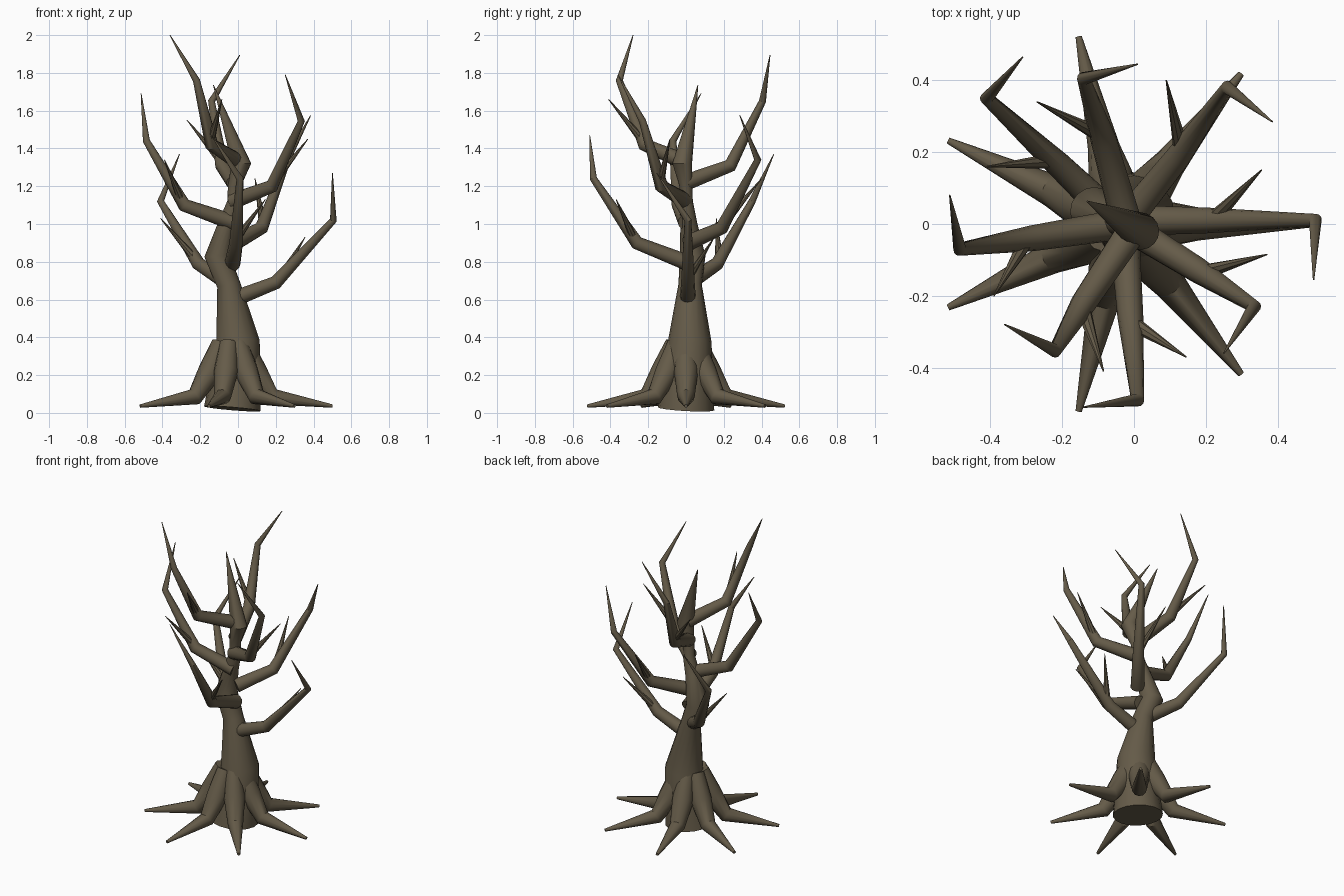
import bpy, bmesh, math
from mathutils import Vector

bark = bpy.data.materials.new("dark_bark")
bark.diffuse_color = (0.13, 0.105, 0.066, 1)


def tube(name, points, radii, sides=12):
    """Tapered limb swept along a polyline, capped at both ends."""
    pts = [Vector(p) for p in points]
    n = len(pts)
    bm = bmesh.new()
    rings = []
    side = None
    for i, (p, r) in enumerate(zip(pts, radii)):
        d_in = (p - pts[max(i - 1, 0)]).normalized()
        d_out = (pts[min(i + 1, n - 1)] - p).normalized()
        t = (d_in + d_out).normalized()
        if side is None:
            side = Vector((1, 0, 0)) if abs(t.x) < 0.8 else Vector((0, 1, 0))
        side = (side - t * side.dot(t)).normalized()
        up = t.cross(side)
        rings.append([bm.verts.new(p + r * (math.cos(a) * side + math.sin(a) * up))
                      for a in (2 * math.pi * k / sides for k in range(sides))])
    for a, b in zip(rings, rings[1:]):
        for k in range(sides):
            j = (k + 1) % sides
            bm.faces.new((a[k], a[j], b[j], b[k]))
    bm.faces.new(rings[0][::-1])
    bm.faces.new(rings[-1])
    me = bpy.data.meshes.new(name)
    bm.to_mesh(me)
    bm.free()
    me.materials.append(bark)
    ob = bpy.data.objects.new(name, me)
    bpy.context.collection.objects.link(ob)
    bpy.context.view_layer.objects.active = ob
    ob.select_set(True)
    bpy.ops.object.shade_smooth_by_angle(angle=math.radians(40))
    ob.select_set(False)


# Crooked trunk ending in a pointed leader
tube("trunk",
     [(-0.03, 0, 0.022), (0.0, 0.02, 0.38), (-0.05, 0.022, 0.68), (-0.11, 0.035, 0.83),
      (-0.06, 0.015, 1.0), (-0.02, 0, 1.12), (-0.02, 0, 1.2), (0.018, -0.02, 1.32),
      (-0.13, 0.063, 1.735)],
     [0.15, 0.115, 0.062, 0.068, 0.045, 0.036, 0.034, 0.052, 0.002], 16)

# Seven flared roots around the base
for i in range(7):
    a = 2 * math.pi * i / 7
    path = [(-0.035 + r * math.cos(a), r * math.sin(a), z)
            for r, z in ((0.06, 0.37), (0.125, 0.22), (0.215, 0.085), (0.535, 0.036))]
    tube(f"root_{i + 1}", path, [0.05, 0.064, 0.046, 0.009])

# Eight branches spiralling up: path (start, bend, elbow, tip) and twig tip
branches = [
    ([(-0.03, 0.01, 0.60), (0.20, 0.01, 0.69), (0.505, 0.01, 1.02), (0.50, -0.155, 1.27)],
     (0.355, 0.15, 0.93)),
    ([(-0.07, 0.03, 0.70), (-0.21, 0.165, 0.79), (-0.41, 0.35, 1.12), (-0.31, 0.465, 1.37)],
     (-0.41, 0.16, 1.03)),
    ([(-0.03, 0.02, 0.79), (-0.01, -0.26, 0.90), (0.01, -0.49, 1.24), (-0.14, -0.51, 1.47)],
     (0.145, -0.37, 1.13)),
    ([(-0.02, 0.01, 0.90), (0.125, 0.19, 0.98), (0.26, 0.38, 1.34), (0.385, 0.285, 1.575)],
     (0.09, 0.40, 1.24)),
    ([(-0.03, 0.0, 1.01), (-0.285, -0.04, 1.10), (-0.485, -0.07, 1.44), (-0.513, 0.08, 1.69)],
     (-0.39, -0.20, 1.34)),
    ([(-0.03, 0.0, 1.12), (0.18, -0.13, 1.20), (0.335, -0.23, 1.545), (0.25, -0.36, 1.79)],
     (0.37, -0.085, 1.45)),
    ([(-0.02, 0.0, 1.22), (-0.085, 0.235, 1.31), (-0.14, 0.405, 1.65), (0.01, 0.445, 1.895)],
     (-0.27, 0.34, 1.55)),
    ([(0.0, -0.01, 1.33), (-0.14, -0.22, 1.42), (-0.22, -0.353, 1.76), (-0.36, -0.28, 2.0)],
     (-0.085, -0.41, 1.66)),
]
for i, (path, twig_tip) in enumerate(branches):
    tube(f"branch_{i + 1}", path, [0.043, 0.036, 0.019, 0.002])
    # Side twig sprouting just past the bend
    base = Vector(path[1]).lerp(Vector(path[2]), 0.06)
    tube(f"twig_{i + 1}", [base, twig_tip], [0.023, 0.002], 8)
